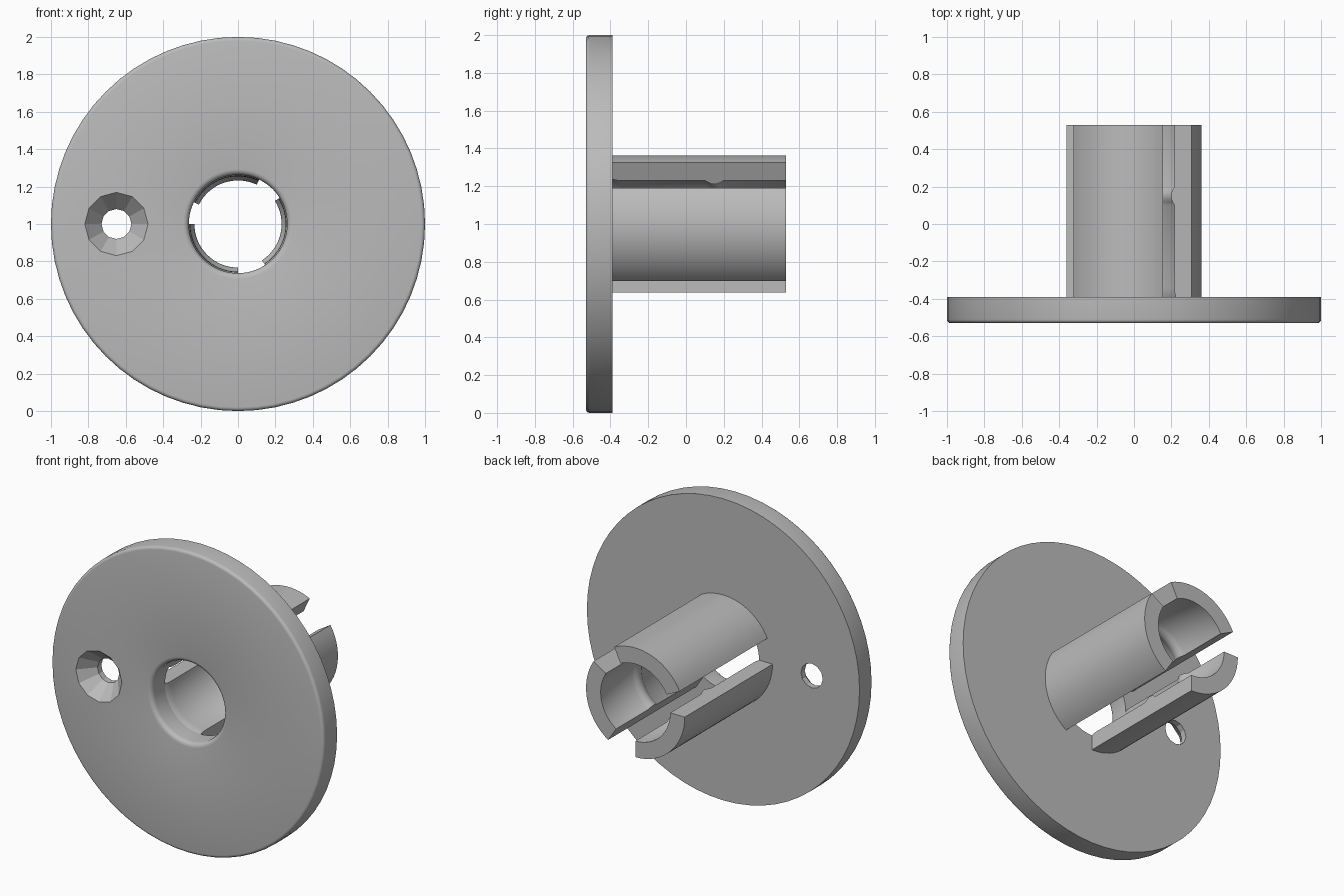
import bpy, bmesh
from math import radians, sin, cos, pi

cube = bpy.data.objects.get("Cube")
if cube:
    bpy.data.objects.remove(cube, do_unlink=True)

grey = bpy.data.materials.new("plain grey")
grey.use_nodes = True
colour = (0.5, 0.5, 0.5, 1)
grey.diffuse_color = colour
grey.node_tree.nodes["Principled BSDF"].inputs["Base Color"].default_value = colour


def sweep(name, profile, start=0, end=360, steps=64, centre=(0, 1)):
    """Sweep a closed (radius, y) profile about an axis along y."""
    full = end - start == 360
    bm = bmesh.new()
    rings = []
    for i in range(steps if full else steps + 1):
        a = radians(start + (end - start) * i / steps)
        rings.append([bm.verts.new((centre[0] + r * cos(a), y, centre[1] + r * sin(a)))
                      for r, y in profile])
    n = len(profile)
    for i in range(steps):
        a, b = rings[i], rings[(i + 1) % len(rings)]
        for j in range(n):
            k = (j + 1) % n
            bm.faces.new((a[j], a[k], b[k], b[j]))
    if not full:
        bm.faces.new(rings[0])
        bm.faces.new(rings[-1])
    bmesh.ops.remove_doubles(bm, verts=bm.verts, dist=1e-5)
    bmesh.ops.recalc_face_normals(bm, faces=bm.faces)
    mesh = bpy.data.meshes.new(name)
    bm.to_mesh(mesh)
    bm.free()
    mesh.materials.append(grey)
    obj = bpy.data.objects.new(name, mesh)
    bpy.context.collection.objects.link(obj)
    return obj


def smooth(obj):
    bpy.ops.object.select_all(action='DESELECT')
    obj.select_set(True)
    bpy.context.view_layer.objects.active = obj
    bpy.ops.object.shade_smooth_by_angle(angle=radians(35))


def fillet(r, y, size, a0, a1, steps=4):
    """Arc points around a (radius, y) centre."""
    angles = [radians(a0 + (a1 - a0) * i / steps) for i in range(steps + 1)]
    return [(r + size * cos(a), y + size * sin(a)) for a in angles]


FRONT, BACK, END = -0.53, -0.39, 0.53

# Round plate with rounded front rim and rounded bore mouth
plate_profile = ([(0.263, BACK), (1, BACK)]
                 + fillet(0.98, FRONT + 0.02, 0.02, 0, -90)
                 + fillet(0.293, FRONT + 0.03, 0.03, 270, 180))
plate = sweep("round_plate", plate_profile)

# Countersunk screw hole
cutter = sweep("screw_hole_cutter",
               [(0, FRONT - 0.02), (0.187, FRONT - 0.02), (0.08, FRONT + 0.1),
                (0.08, BACK + 0.05), (0, BACK + 0.05)],
               steps=12, centre=(-0.65, 1))
cutter.hide_render = True
cutter.hide_viewport = True
cut = plate.modifiers.new("screw_hole", 'BOOLEAN')
cut.operation = 'DIFFERENCE'
cut.solver = 'EXACT'
cut.object = cutter
smooth(plate)

# Slotted sleeve: three curved prongs with a snap rib inside
rib = [(0.255 - 0.022 * sin(pi * i / 6), 0.2 - 0.1 * i / 6) for i in range(7)]
prong_profile = ([(0.263, BACK), (0.362, BACK), (0.362, END), (0.255, END)]
                 + rib + [(0.255, BACK + 0.05), (0.257, BACK + 0.02)])
for side, start, end in (("top", 64.5, 153.6), ("right", 180, 270), ("left", 303.6, 392)):
    smooth(sweep("sleeve_prong_" + side, prong_profile, start, end, steps=16))
